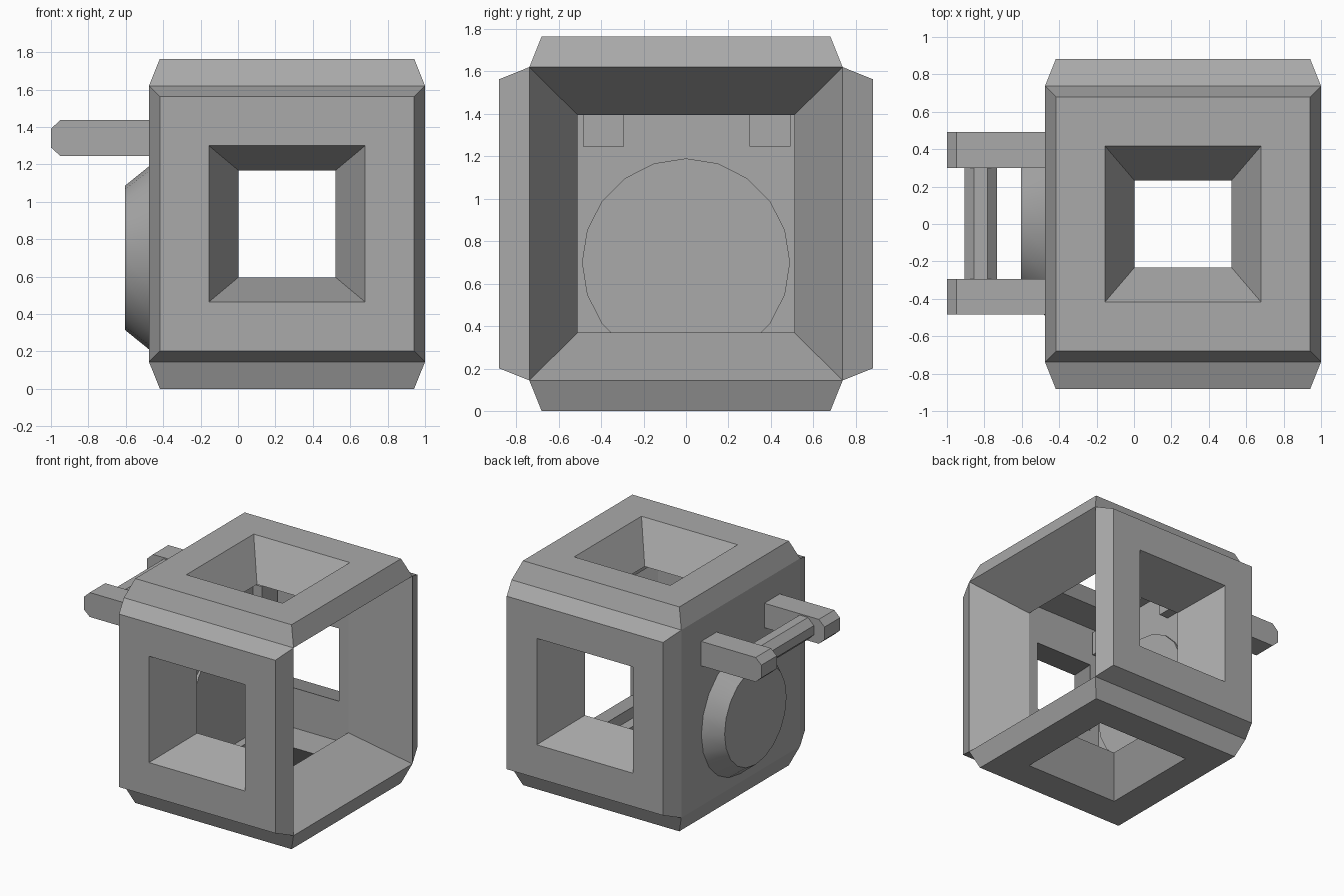
import bpy, bmesh, math
from mathutils import Vector, Matrix

cube = bpy.data.objects.get("Cube")
if cube:
    bpy.data.objects.remove(cube, do_unlink=True)

grey = bpy.data.materials.new("plain_grey")
grey.use_nodes = True
colour = (0.4, 0.4, 0.4, 1)
grey.diffuse_color = colour
grey.node_tree.nodes["Principled BSDF"].inputs["Base Color"].default_value = colour

CENTRE = Vector((0.262, 0, 0.882))


def finish(name, bm, smooth=False):
    bmesh.ops.remove_doubles(bm, verts=bm.verts, dist=0.0005)
    bmesh.ops.recalc_face_normals(bm, faces=bm.faces)
    mesh = bpy.data.meshes.new(name)
    bm.to_mesh(mesh)
    bm.free()
    mesh.materials.append(grey)
    ob = bpy.data.objects.new(name, mesh)
    bpy.context.collection.objects.link(ob)
    if smooth:
        bpy.ops.object.select_all(action='DESELECT')
        ob.select_set(True)
        bpy.context.view_layer.objects.active = ob
        bpy.ops.object.shade_smooth_by_angle(angle=math.radians(30))
    return ob


def rect(bm, axis, pos, a, b, shift=0):
    """Four corners on a plane across an axis; a and b are half sizes."""
    others = [i for i in range(3) if i != axis]
    ring = []
    for sa, sb in ((-1, -1), (1, -1), (1, 1), (-1, 1)):
        co = Vector()
        co[axis], co[others[0]], co[others[1]] = pos, sa * a, sb * b + shift
        ring.append(bm.verts.new(co + CENTRE))
    return ring


def bridge(bm, rings):
    for r, s in zip(rings, rings[1:]):
        for i in range(4):
            j = (i + 1) % 4
            bm.faces.new((r[i], r[j], s[j], s[i]))


# Hollow housing: each side is a chain of rectangles from outer rim to cavity
RIM, FACE, WIN = 0.738, 0.68, 0.418
OUT = 0.882
CX, CY, CZ = 0.34, 0.51, 0.6     # cavity half sizes
bm = bmesh.new()
for s in (-1, 1):
    # front and back panels
    bridge(bm, [rect(bm, 1, s * RIM, RIM, RIM), rect(bm, 1, s * OUT, FACE, FACE),
                rect(bm, 1, s * OUT, WIN, WIN), rect(bm, 1, s * CY, 0.26, 0.286),
                rect(bm, 1, s * CY, CX, CZ)])
    # top and bottom panels
    bridge(bm, [rect(bm, 2, s * RIM, RIM, RIM), rect(bm, 2, s * OUT, FACE, FACE),
                rect(bm, 2, s * OUT, WIN, WIN), rect(bm, 2, s * CZ, 0.26, 0.233),
                rect(bm, 2, s * CZ, CX, CY)])
# open side with a tapered mouth
bridge(bm, [rect(bm, 0, RIM, RIM, RIM), rect(bm, 0, CX, CY, 0.512),
            rect(bm, 0, CX, CY, CZ)])
# closed side, outside and inside
bm.faces.new(rect(bm, 0, -RIM, RIM, RIM))
bm.faces.new(rect(bm, 0, -CX, CY, CZ))
finish("housing", bm)

# Round cap set through the closed wall, chamfered outside
bm = bmesh.new()
SIDES = 20
rings = []
for x, r in ((-0.06, 0.49), (-0.475, 0.49), (-0.605, 0.385)):
    rings.append([bm.verts.new((x, r * math.sin(math.tau * i / SIDES),
                                0.70 + r * math.cos(math.tau * i / SIDES)))
                  for i in range(SIDES)])
for r, s in zip(rings, rings[1:]):
    for i in range(SIDES):
        j = (i + 1) % SIDES
        bm.faces.new((r[i], r[j], s[j], s[i]))
bm.faces.new(rings[0])
bm.faces.new(rings[-1])
finish("round_cap", bm, smooth=True)

# Two handle arms with chamfered tips
profile = [(0, 1.245), (-0.95, 1.245), (-1, 1.29), (-1, 1.39), (-0.95, 1.437), (0, 1.437)]
for name, y in (("left_handle_arm", 0.3), ("right_handle_arm", -0.485)):
    bm = bmesh.new()
    face = bm.faces.new([bm.verts.new((x, y, z)) for x, z in profile])
    ext = bmesh.ops.extrude_face_region(bm, geom=[face])
    bmesh.ops.translate(bm, vec=(0, 0.192, 0),
                        verts=[v for v in ext["geom"] if isinstance(v, bmesh.types.BMVert)])
    finish(name, bm)

# Eight-sided grip between the arms
bm = bmesh.new()
turn = (Matrix.Translation((-0.82, 0, 1.34)) @ Matrix.Rotation(math.pi / 2, 4, 'X')
        @ Matrix.Rotation(math.pi / 8, 4, 'Z'))
bmesh.ops.create_cone(bm, cap_ends=True, segments=8, radius1=0.094, radius2=0.094,
                      depth=0.62, matrix=turn)
finish("handle_grip", bm)
